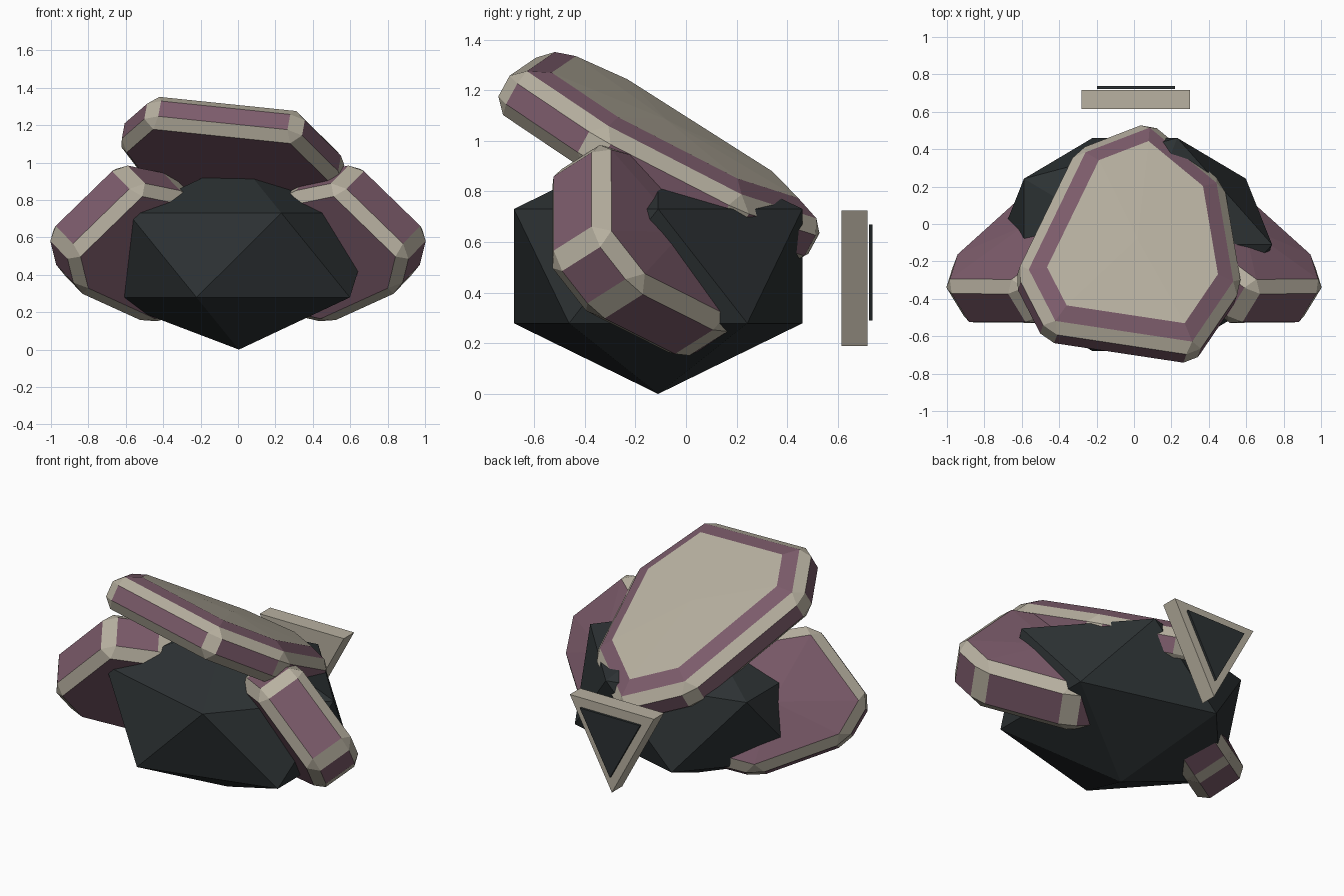
import bpy, bmesh
from mathutils import Vector, Matrix

if "Cube" in bpy.data.objects:
    bpy.data.objects.remove(bpy.data.objects["Cube"])


def material(name, rgb):
    m = bpy.data.materials.new(name)
    m.diffuse_color = (*rgb, 1)
    m.use_nodes = True
    m.node_tree.nodes["Principled BSDF"].inputs["Base Color"].default_value = m.diffuse_color
    return m


PURPLE = material("purple", (0.20, 0.105, 0.145))
BEIGE = material("beige", (0.48, 0.44, 0.355))
DARK = material("dark", (0.025, 0.031, 0.033))


def finish(bm, name, mats):
    me = bpy.data.meshes.new(name)
    bm.to_mesh(me)
    bm.free()
    for m in mats:
        me.materials.append(m)
    ob = bpy.data.objects.new(name, me)
    bpy.context.collection.objects.link(ob)
    return ob


def prism(points, offset):
    """Closed prism between an outline and its copy moved by offset."""
    bm = bmesh.new()
    a = [bm.verts.new(p) for p in points]
    b = [bm.verts.new(Vector(p) + offset) for p in points]
    bm.faces.new(a)
    bm.faces.new(b[::-1])
    n = len(a)
    for i in range(n):
        j = (i + 1) % n
        bm.faces.new((a[j], a[i], b[i], b[j]))
    bmesh.ops.recalc_face_normals(bm, faces=bm.faces)
    return bm


def plate(name, corners, normal, dist, thick, bevel, dome, inset=0, rise=0):
    """Faceted plate with chamfered trim on every edge and a domed outer face."""
    n = Vector(normal).normalized()
    pts = [Vector(c) - n * (n.dot(Vector(c)) - dist) for c in corners]
    bm = prism(pts, -n * thick)
    bmesh.ops.bevel(bm, geom=bm.edges[:], offset=bevel, offset_type='OFFSET',
                    segments=1, profile=0.5, affect='EDGES', material=1)
    bm.normal_update()
    top = max((f for f in bm.faces if f.normal.dot(n) > 0.98),
              key=lambda f: f.calc_area())
    if inset:
        bmesh.ops.inset_individual(bm, faces=[top], thickness=inset, depth=rise,
                                   use_even_offset=True)
        top.material_index = 1
    bmesh.ops.poke(bm, faces=[top], offset=dome)
    return finish(bm, name, [PURPLE, BEIGE])


# Dark faceted core
bm = bmesh.new()
bmesh.ops.create_icosphere(
    bm, subdivisions=1, radius=1,
    matrix=Matrix.Translation((0.005, -0.11, 0.505)) @ Matrix.Diagonal((0.82, 0.67, 0.505, 1)))
finish(bm, "core", [DARK])

# Top plate: outline in plan, laid on a tilted plane
N, D = (0.161, 0.473, 0.867), 0.858
outline = [(0.09, 0.57), (-0.30, 0.42), (-0.62, -0.24), (-0.455, -0.56),
           (0.34, -0.68), (0.585, -0.32), (0.49, 0.24)]
plate("top_plate", [(x, y, (D - N[0] * x - N[1] * y) / N[2]) for x, y in outline],
      N, D, 0.20, 0.053, 0.012, inset=0.085, rise=0.035)

# Side plates, mirrored left to right
side = plate("side_plates",
             [(0.66, -0.33, 1.02), (1.04, -0.33, 0.65), (0.99, -0.16, 0.44),
              (0.60, 0.18, 0.26), (0.28, 0.32, 0.33), (0.12, 0.20, 0.70),
              (0.38, -0.13, 0.96)],
             (0.46, 0.75, 0.475), 0.538, 0.31, 0.055, 0.03)
mir = side.modifiers.new("mirror", 'MIRROR')
mir.use_mirror_merge = False

# Triangular rear marker and its dark panel
for name, w, z0, z1, y0, y1, mat in (
        ("rear_triangle", 0.29, 0.19, 0.725, 0.615, 0.717, BEIGE),
        ("rear_triangle_panel", 0.208, 0.29, 0.67, 0.723, 0.737, DARK)):
    tri = [(0.01 - w, y0, z1), (0.01 + w, y0, z1), (0.01, y0, z0)]
    finish(prism(tri, Vector((0, y1 - y0, 0))), name, [mat])
